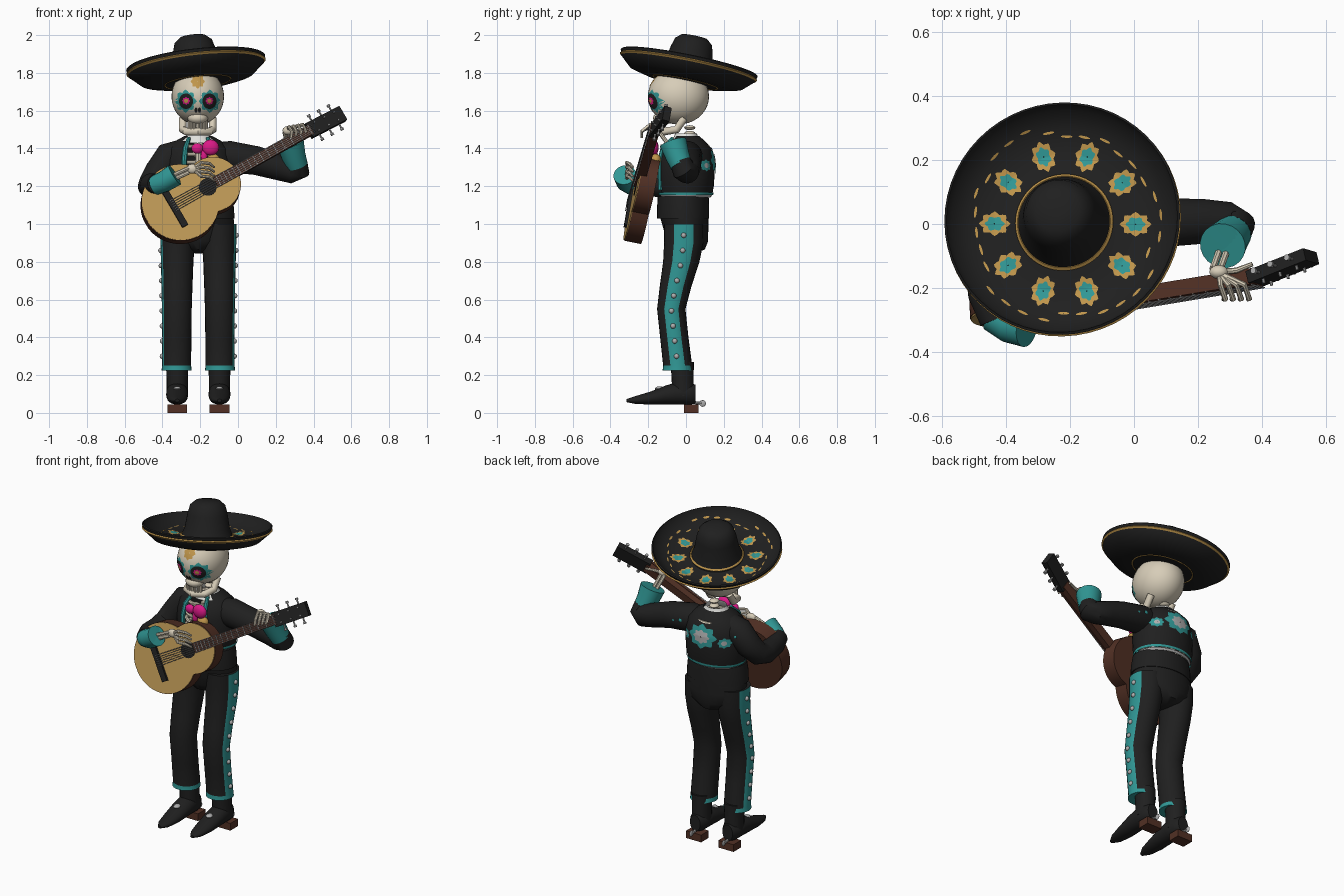
import bpy, bmesh, math, random
from math import sin, cos, pi
from mathutils import Vector, Matrix
from mathutils.bvhtree import BVHTree

if "Cube" in bpy.data.objects:
    bpy.data.objects.remove(bpy.data.objects["Cube"])
random.seed(4)
CX = -0.21          # body centre line
made = []


def material(name, *rgb):
    m = bpy.data.materials.new(name)
    m.use_nodes = True
    m.diffuse_color = (*rgb, 1)
    m.node_tree.nodes["Principled BSDF"].inputs["Base Color"].default_value = (*rgb, 1)
    return m


BLACK = material("black cloth", .014, .014, .014)
TEAL = material("teal", .03, .31, .3)
BONE = material("bone", .68, .61, .48)
GOLD = material("gold", .52, .3, .07)
WOOD = material("pale wood", .52, .32, .095)
BROWN = material("dark brown wood", .085, .03, .018)
PINK = material("pink", .7, .01, .24)
SILVER = material("silver", .42, .42, .42)
WHITE = material("white shirt", .75, .75, .72)


def finish(bm, name, mat, M=None):
    if M:
        bm.transform(M)
    bmesh.ops.recalc_face_normals(bm, faces=bm.faces)
    me = bpy.data.meshes.new(name)
    bm.to_mesh(me)
    bm.free()
    me.materials.append(mat)
    ob = bpy.data.objects.new(name, me)
    bpy.context.scene.collection.objects.link(ob)
    made.append(ob)
    return ob


def loft(name, rings, mat, cap=True, M=None):
    bm = bmesh.new()
    vs = [[bm.verts.new(p) for p in r] for r in rings]
    n = len(vs[0])
    for a, b in zip(vs, vs[1:]):
        for i in range(n):
            j = (i + 1) % n
            bm.faces.new((a[i], a[j], b[j], b[i]))
    if cap:
        bm.faces.new(vs[0])
        bm.faces.new(vs[-1])
    return finish(bm, name, mat, M)


def ring(c, a, b, n):
    return [Vector(c) + Vector(a) * cos(2 * pi * i / n) + Vector(b) * sin(2 * pi * i / n) for i in range(n)]


def stack(name, rows, mat, n=32, cap=True, M=None):
    # rows: centre x, y, z and radii x, y
    return loft(name, [ring((x, y, z), (rx, 0, 0), (0, ry, 0), n) for x, y, z, rx, ry in rows], mat, cap, M)


def tube(name, pts, mat, n=12, cap=True, M=None):
    # pts: x, y, z, radius
    P, rings = [Vector(p[:3]) for p in pts], []
    side = None
    for i, p in enumerate(P):
        t = (P[min(i + 1, len(P) - 1)] - P[max(i - 1, 0)]).normalized()
        side = side - t * side.dot(t) if side else t.orthogonal()
        side.normalize()
        rings.append(ring(p, side * pts[i][3], t.cross(side) * pts[i][3], n))
    return loft(name, rings, mat, cap, M)


def rod(name, a, b, r, mat, n=8, M=None):
    return tube(name, [(*a, r), (*b, r)], mat, n, True, M)


def ball(name, c, r, mat, seg=12):
    bm = bmesh.new()
    bmesh.ops.create_uvsphere(bm, u_segments=seg, v_segments=max(6, seg // 2), radius=1)
    return finish(bm, name, mat, Matrix.Translation(c) @ Matrix.Diagonal((*r, 1)))


def box(name, lo, hi, mat, M=None):
    bm = bmesh.new()
    bmesh.ops.create_cube(bm, size=1)
    lo, hi = Vector(lo), Vector(hi)
    T = Matrix.Translation((lo + hi) / 2) @ Matrix.Diagonal((*(hi - lo), 1))
    return finish(bm, name, mat, (M or Matrix()) @ T)


def surface(ob):
    return BVHTree.FromPolygons([v.co for v in ob.data.vertices], [p.vertices[:] for p in ob.data.polygons])


def decal(name, tree, c, d, a, b, mat, lift=.003, petals=0):
    # thin patch laid on a surface by casting rays along d
    d = Vector(d)
    rings = []
    for k in (.05, .4, .7, 1):
        row = []
        for i, p in enumerate(ring(c, Vector(a) * k, Vector(b) * k, 32)):
            p = Vector(c) + (p - Vector(c)) * (1 + .13 * cos(petals * 2 * pi * i / 32) if petals else 1)
            hit = tree.ray_cast(p, d)[0]
            row.append((hit or p) - d * lift)
        rings.append(row)
    bm_ob = loft(name, rings, mat, False)
    return bm_ob


# Hat
H = Matrix.Translation((-.215, 0, 1.77)) @ Matrix.Rotation(-.2, 4, 'X') @ Matrix.Rotation(-.11, 4, 'Y')
prof = [(.02, .232), (.07, .226), (.1, .2), (.114, .15), (.128, .07), (.15, .015), (.22, .002), (.3, .022),
        (.35, .06), (.363, .09), (.37, .085), (.36, .055), (.305, .004), (.22, -.018), (.12, -.02)]
hat = stack("sombrero", [(0, 0, z, r, r) for r, z in prof], BLACK, 56, True, H)


def hoop(name, r, z, t, mat):
    stack(name, [(0, 0, z + t * sin(k), r + t * cos(k), r + t * cos(k)) for k in (0, 1.57, 3.14, 4.71, 6.28)],
          mat, 56, False, H)


hoop("hat_edge_trim", .362, .064, .009, GOLD)
hoop("hat_band", .146, .026, .008, GOLD)
hoop("hat_lining_trim", .175, -.019, .004, GOLD)
ht = surface(hat)
for i in range(10):
    t = 2 * pi * (i + .5) / 10 + .31
    e, f = Vector((cos(t), sin(t), 0)), Vector((-sin(t), cos(t), 0))
    c = Vector((-.215, 0, 2.4)) + e * .22
    decal("hat_motif_rim", ht, c, (0, 0, -1), e * .044, f * .034, GOLD, .003, 8)
    decal("hat_motif_centre", ht, c, (0, 0, -1), e * .028, f * .021, TEAL, .005, 6)
    for k in range(3):
        s = t + .1 + .2 * k
        e, f = Vector((cos(s), sin(s), 0)), Vector((-sin(s), cos(s), 0))
        decal("hat_scroll", ht, Vector((-.215, 0, 2.4)) + e * random.uniform(.27, .315), (0, 0, -1),
              e * .004, f * .018, GOLD)

# Skull
skull = ball("skull", (-.213, -.04, 1.675), (.139, .162, .148), BONE, 36)
st = surface(skull)


def face(name, dx, z, rx, rz, mat, lift, petals=0):
    decal(name, st, (-.213 + dx, -.5, z), (0, 1, 0), (rx, 0, 0), (0, 0, rz), mat, lift, petals)


for s in (-1, 1):
    face("eye_petals", s * .064, 1.65, .052, .055, TEAL, .002, 8)
    face("eye_socket", s * .062, 1.65, .037, .041, BLACK, .004)
    face("eye_flower", s * .062, 1.652, .019, .019, PINK, .006, 8)
    face("eye_centre", s * .062, 1.652, .011, .011, GOLD, .008)
    face("nostril", s * .009, 1.603, .008, .014, BLACK, .003)
face("forehead_flower", 0, 1.755, .034, .034, GOLD, .003, 8)
ball("upper_jaw", (-.213, -.12, 1.56), (.055, .055, .035), BONE, 16)
jaw = [(.078, -.01, 1.56), (.08, -.05, 1.5), (.062, -.115, 1.49), (0, -.145, 1.488)]
jaw += [(-x, y, z) for x, y, z in jaw[-2::-1]]
tube("mandible", [(x - .213, y, z, .021) for x, y, z in jaw], BONE)
for i in range(7):
    a = (i - 3) * .3
    rod("tooth", (-.213 + .06 * sin(a), -.1 - .045 * cos(a), 1.5), (-.213 + .06 * sin(a), -.1 - .045 * cos(a), 1.545),
        .008, BONE)
for i in range(14):
    ball("vertebra", (CX, .02, 1.12 + .03 * i), (.028, .03, .013), BONE)

# Jacket, open at the front over the ribs
rows = [(1.16, .175, .14), (1.2, .183, .147), (1.27, .185, .152), (1.34, .18, .15), (1.4, .165, .135),
        (1.44, .12, .1), (1.465, .075, .07)]
jacket = stack("jacket", [(CX, 0, *r) for r in rows], BLACK, 32, False)
jt = surface(jacket)
bm = bmesh.new()
bm.from_mesh(jacket.data)
bmesh.ops.delete(bm, geom=[f for f in bm.faces if f.calc_center_median().y < 0
                           and abs(f.calc_center_median().x - CX) < .062], context='FACES')
bm.to_mesh(jacket.data)
bm.free()
stack("jacket_hem", [(CX, 0, 1.153, .179, .144), (CX, 0, 1.168, .181, .146)], TEAL, 32, False)
stack("hem_fringe", [(CX, 0, 1.14, .165, .13), (CX, 0, 1.153, .172, .138)], SILVER, 32, False)
stack("shirt_collar", [(CX, 0, 1.43, .095, .085), (CX, 0, 1.465, .066, .062), (CX, 0, 1.48, .06, .058)], WHITE, 24, False)
for i in range(6):
    tube("rib", [(CX + .12 * cos(a), .115 * sin(a), 1.2 + .042 * i, .011)
                 for a in [2 * pi * k / 24 for k in range(25)]], BONE, 8)
rod("sternum", (CX, -.12, 1.2), (CX, -.118, 1.42), .016, BONE)
for s in (-1, 1):
    tube("lapel", [(CX + s * .075, -.136, 1.18, .012), (CX + s * .075, -.138, 1.33, .014),
                   (CX + s * .068, -.122, 1.4, .014), (CX + s * .05, -.07, 1.455, .01)], TEAL, 8)
    back = Vector((CX + s * .13, .5, 1.31))
    decal("small_back_emblem", jt, back, (0, -1, 0), (.03, 0, 0), (0, 0, .028), TEAL, .003, 8)
    decal("small_emblem_centre", jt, back, (0, -1, 0), (.013, 0, 0), (0, 0, .014), SILVER, .005)
decal("back_emblem", jt, (CX, .5, 1.335), (0, -1, 0), (.085, 0, 0), (0, 0, .065), TEAL, .004, 8)
decal("back_emblem_centre", jt, (CX, .5, 1.335), (0, -1, 0), (.05, 0, 0), (0, 0, .037), SILVER, .007, 8)

# Bow tie and pendant
ball("bow_large", (-.145, -.17, 1.405), (.045, .025, .042), PINK, 16)
ball("bow_small", (-.215, -.165, 1.4), (.032, .02, .028), PINK, 16)
ball("bow_tail", (-.18, -.165, 1.36), (.018, .015, .04), PINK)
ball("pendant", (-.13, -.16, 1.34), (.035, .028, .032), GOLD, 16)

# Trousers and boots
stack("waistband", [(CX, -.015, 1.03, .192, .138), (CX, -.015, 1.09, .188, .138), (CX, -.015, 1.145, .178, .135)], BLACK)
stack("hips", [(CX, -.01, 1.04, .186, .128), (CX, 0, .97, .192, .118), (CX, .005, .91, .17, .112),
               (CX, .01, .865, .08, .09), (CX, .015, .845, .02, .03)], BLACK)
leg = [(1.0, .108, -.012, .094, .105), (.9, .11, -.012, .091, .104), (.8, .112, -.025, .086, .096),
       (.67, .113, -.055, .082, .084), (.55, .114, -.078, .079, .075), (.4, .114, -.062, .077, .075),
       (.25, .115, -.044, .077, .077), (.225, .115, -.044, .08, .08)]
foot = [(.05, .1, .035, .05), (.02, .1, .055, .057), (-.05, .103, .058, .059), (-.11, .094, .058, .05),
        (-.19, .078, .053, .034), (-.27, .068, .038, .02), (-.315, .065, .012, .008)]
for s, side in ((-1, "right"), (1, "left")):
    ob = stack(side + "_trouser_leg", [(CX + s * x, y, z, rx, ry) for z, x, y, rx, ry in leg], BLACK, 24)
    ob.data.materials.append(TEAL)
    for p in ob.data.polygons:      # outer stripe and hem
        n = p.normal
        if p.center.z < .25 or (s * n.x > .86 and abs(n.z) < .5):
            p.material_index = 1
    for i in range(9):
        z = .94 - .08 * i
        for a, b in zip(leg, leg[1:]):
            if b[0] < z <= a[0]:
                m = [p + (q - p) * (a[0] - z) / (a[0] - b[0]) for p, q in zip(a, b)]
                ball("stud", (CX + s * (m[1] + m[3]), m[2], z), (.013, .014, .014), SILVER)
    x = CX + s * .112
    stack(side + "_boot_shaft", [(x, -.02, .27, .06, .062), (x, -.018, .18, .056, .058), (x, -.015, .09, .056, .058)], BLACK, 20)
    loft(side + "_boot_foot", [ring((x, y, z), (rx, 0, 0), (0, 0, rz), 20) for y, z, rx, rz in foot], BLACK)
    box(side + "_heel", (x - .052, -.01, 0), (x + .052, .065, .045), BROWN)
    rod(side + "_spur", (x, .04, .055), (x, .085, .05), .008, SILVER)
    ball(side + "_spur_wheel", (x, .088, .05), (.006, .018, .018), SILVER)
    ball(side + "_toe_ornament", (x, -.14, .128), (.02, .025, .012), SILVER)

# Arms, cuffs and hands
tube("left_sleeve", [(-.1, 0, 1.36, .075), (-.05, .004, 1.357, .084), (.1, .005, 1.335, .077), (.22, .008, 1.3, .07),
                     (.29, .004, 1.28, .066), (.318, -.012, 1.285, .063), (.31, -.03, 1.33, .056)], BLACK, 20)
tube("left_cuff", [(.312, -.025, 1.31, .058), (.295, -.045, 1.36, .064), (.277, -.068, 1.43, .073),
                   (.278, -.067, 1.427, .063), (.298, -.042, 1.35, .045)], TEAL, 20, True)
tube("right_sleeve", [(-.31, 0, 1.37, .075), (-.36, 0, 1.355, .083), (-.42, -.02, 1.275, .075), (-.46, -.06, 1.215, .066),
                      (-.468, -.12, 1.2, .062), (-.46, -.22, 1.21, .058), (-.43, -.3, 1.215, .052)], BLACK, 20)
tube("right_cuff", [(-.44, -.285, 1.205, .052), (-.39, -.315, 1.225, .056), (-.335, -.325, 1.26, .06),
                    (-.338, -.325, 1.258, .052), (-.38, -.318, 1.23, .04)], TEAL, 20, True)
for i in range(6):
    ball("sleeve_stud", (-.02 + .05 * i, .082 - .004 * i, 1.36 - .012 * i), (.014, .007, .012), TEAL)
    ball("sleeve_stud", (-.39 - .02 * i, .068 - .024 * i, 1.35 - .03 * i), (.01, .01, .012), TEAL)
for d in (-.012, .012):
    rod("left_forearm_bone", (.29 + d, -.05, 1.36), (.258 + d, -.14, 1.485), .011, BONE)
    rod("right_forearm_bone", (-.37, -.315, 1.235 + d), (-.26, -.305, 1.285 + d), .011, BONE)
ball("left_palm", (.265, -.15, 1.495), (.03, .022, .024), BONE)
ball("right_palm", (-.24, -.3, 1.292), (.034, .018, .026), BONE)
for i in range(4):
    x = .27 + .025 * i
    tube("left_finger", [(.268, -.155, 1.5, .01), (x, -.19, 1.515 + .004 * i, .009), (x + .015, -.235, 1.49, .009),
                         (x + .01, -.235, 1.455 + .01 * i, .007)], BONE, 8)
    z = 1.325 - .024 * i
    tube("right_finger", [(-.24, -.3, 1.292, .01), (-.195, -.315, z, .009), (-.15, -.3, z - .005, .009),
                          (-.125, -.28, z - .025, .006)], BONE, 8)
tube("left_thumb", [(.265, -.15, 1.49, .01), (.32, -.145, 1.495, .009), (.37, -.125, 1.5, .007)], BONE, 8)

# Guitar, built in its own frame: along the neck, across, outward
n = Vector((.051, -1, .203)).normalized()
u = Vector((.874, .143, .486))
u = (u - n * u.dot(n)).normalized()
G = Matrix.Translation((-.305, -.288, 1.115)) @ Matrix((u, n.cross(u), n)).transposed().to_4x4()


def outline(grow, h):
    half = []
    for k in range(1, 32):
        a = .0705 - .2775 * cos(pi * k / 32)
        w = math.sqrt(max(.207 ** 2 - a * a, .148 ** 2 - (a - .2) ** 2, 0))
        half.append((.07 + (a - .07) * grow, w * grow, h))
    return half + [(a, -w, h) for a, w, h in half[::-1]]


loft("guitar_body", [outline(1, -.092), outline(1, -.004)], BROWN, True, G)
loft("guitar_soundboard", [outline(.99, -.004), outline(.99, .001)], WOOD, True, G)
stack("sound_hole", [(.168, 0, .001, .047, .047), (.168, 0, .004, .047, .047)], BLACK, 24, True, G)
box("bridge", (-.06, -.125, 0), (-.025, .125, .016), BLACK, G)
box("neck", (.3, -.026, -.035), (.8, .026, .01), BROWN, G)
box("fingerboard", (.215, -.029, .004), (.8, .029, .016), BROWN, G)
for i in range(16):
    a = .79 - .56 * (1 - .93 ** i) / (1 - .93 ** 15)
    box("fret", (a, -.029, .016), (a + .004, .029, .019), SILVER, G)
for i in range(6):
    v = (i - 2.5)
    rod("string", (-.045, v * .0125, .022), (.81, v * .009, .022), .0022, SILVER, 5, G)
HS = G @ Matrix.Translation((.785, 0, 0)) @ Matrix.Rotation(.2, 4, 'Y')
box("headstock", (0, -.042, -.025), (.215, .042, .015), BLACK, HS)
for i in range(3):
    for s in (-1, 1):
        a = .045 + .062 * i
        rod("tuning_peg", (a, s * .04, -.005), (a, s * .068, -.005), .005, SILVER, 8, HS)
        rod("peg_button", (a, s * .066, -.005), (a, s * .078, -.005), .01, SILVER, 8, HS)
        rod("string_post", (a, s * .024, .01), (a, s * .024, .028), .005, SILVER, 8, HS)

# Smooth shading with sharp edges kept
bpy.ops.object.select_all(action='DESELECT')
for ob in made:
    ob.select_set(True)
bpy.context.view_layer.objects.active = made[0]
bpy.ops.object.shade_smooth_by_angle(angle=math.radians(40))
